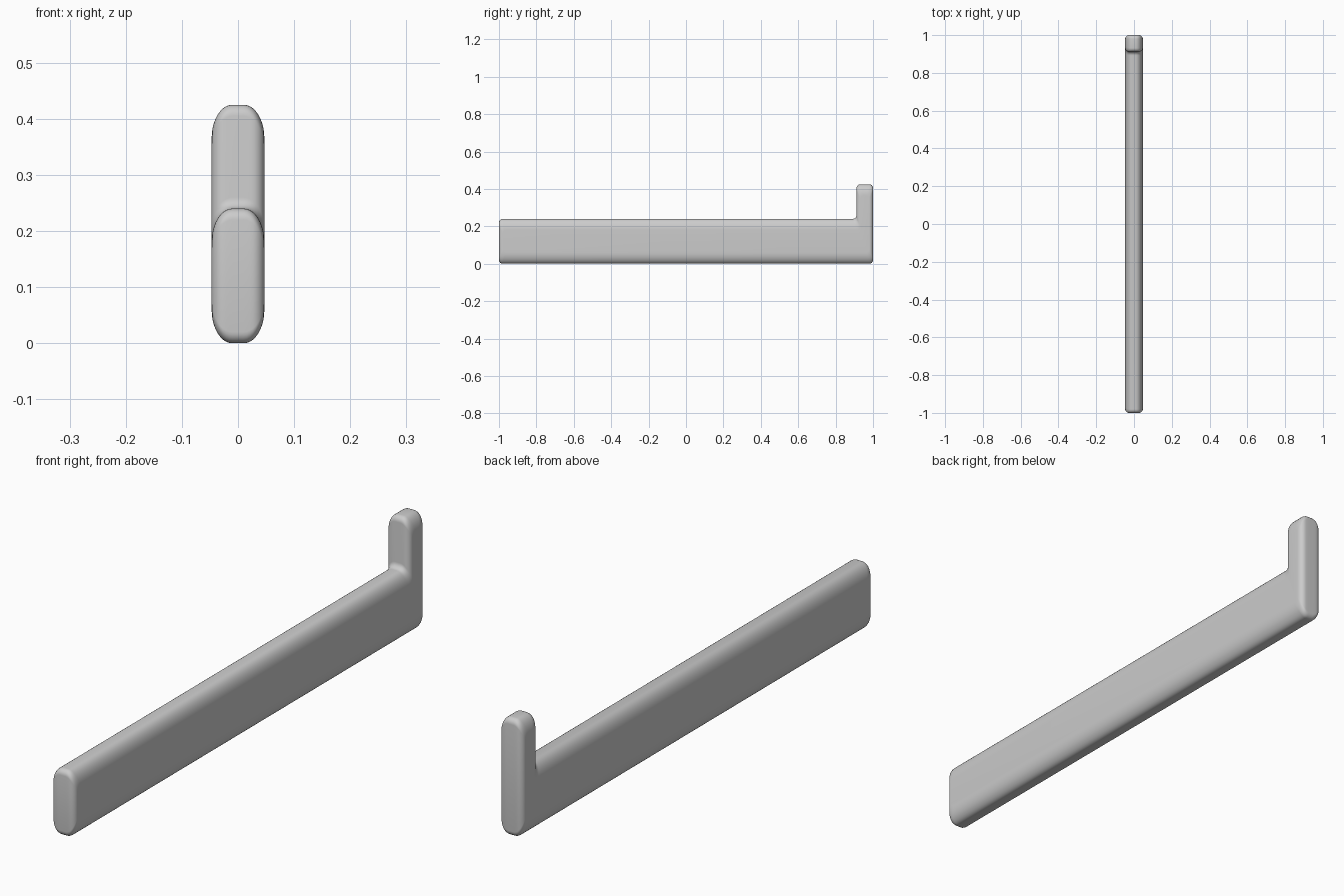
import bpy, bmesh, math
from mathutils import Vector

cube = bpy.data.objects.get("Cube")
if cube:
    bpy.data.objects.remove(cube, do_unlink=True)

HALF_WIDTH = 0.047
LENGTH, BAR_TOP, POST_TOP, POST_FRONT = 1.0, 0.24, 0.425, 0.912
CORNER, STEPS, LAYERS = 0.02, 6, 10


def fillet(points, radius):
    """Replace every corner of a right-angled outline with an arc."""
    outline = []
    for i, corner in enumerate(points):
        before = (points[i - 1] - corner).normalized() * radius
        after = (points[(i + 1) % len(points)] - corner).normalized() * radius
        for s in range(STEPS + 1):
            a = math.pi / 2 * s / STEPS
            outline.append(corner + before * (1 - math.sin(a)) + after * (1 - math.cos(a)))
    return outline


def l_outline(dy, dz):
    """Side outline of bar and post, pulled in by dy and dz."""
    front, back, inner = -LENGTH + dy, LENGTH - dy, POST_FRONT + dy
    return fillet([Vector(p) for p in (
        (front, dz), (back, dz), (back, POST_TOP - dz),
        (inner, POST_TOP - dz), (inner, BAR_TOP - dz), (front, BAR_TOP - dz))], CORNER)


# Layers across the width: tall soft rounding on top and bottom, tight at the ends
layers = []
for k in range(LAYERS + 1):
    a = math.pi / 2 * k / LAYERS
    x = 0.01 + (HALF_WIDTH - 0.01) * math.sin(a)
    dz = 0.06 * (1 - math.cos(a))
    u = max(0, (x - 0.025) / (HALF_WIDTH - 0.025))
    dy = 0.02 * (1 - math.sqrt(max(0, 1 - u * u)))
    layers.append((x, dy, dz))
layers = [(-x, dy, dz) for x, dy, dz in reversed(layers)] + layers

# Bar with upright post as one skin
bm = bmesh.new()
rings = [[bm.verts.new((x, p.x, p.y)) for p in l_outline(dy, dz)] for x, dy, dz in layers]
for r1, r2 in zip(rings, rings[1:]):
    for i in range(len(r1)):
        j = (i + 1) % len(r1)
        bm.faces.new((r1[i], r1[j], r2[j], r2[i]))
bm.faces.new(rings[0])
bm.faces.new(rings[-1])
bmesh.ops.recalc_face_normals(bm, faces=bm.faces)
mesh = bpy.data.meshes.new("bar_with_post")
bm.to_mesh(mesh)
bm.free()

body = bpy.data.objects.new("bar_with_post", mesh)
bpy.context.collection.objects.link(body)

# Plain grey finish
grey = bpy.data.materials.new("light_grey")
grey.use_nodes = True
colour = (0.6, 0.6, 0.6, 1)
grey.diffuse_color = colour
grey.node_tree.nodes["Principled BSDF"].inputs["Base Color"].default_value = colour
mesh.materials.append(grey)

bpy.ops.object.select_all(action="DESELECT")
body.select_set(True)
bpy.context.view_layer.objects.active = body
bpy.ops.object.shade_smooth_by_angle(angle=math.radians(40))
